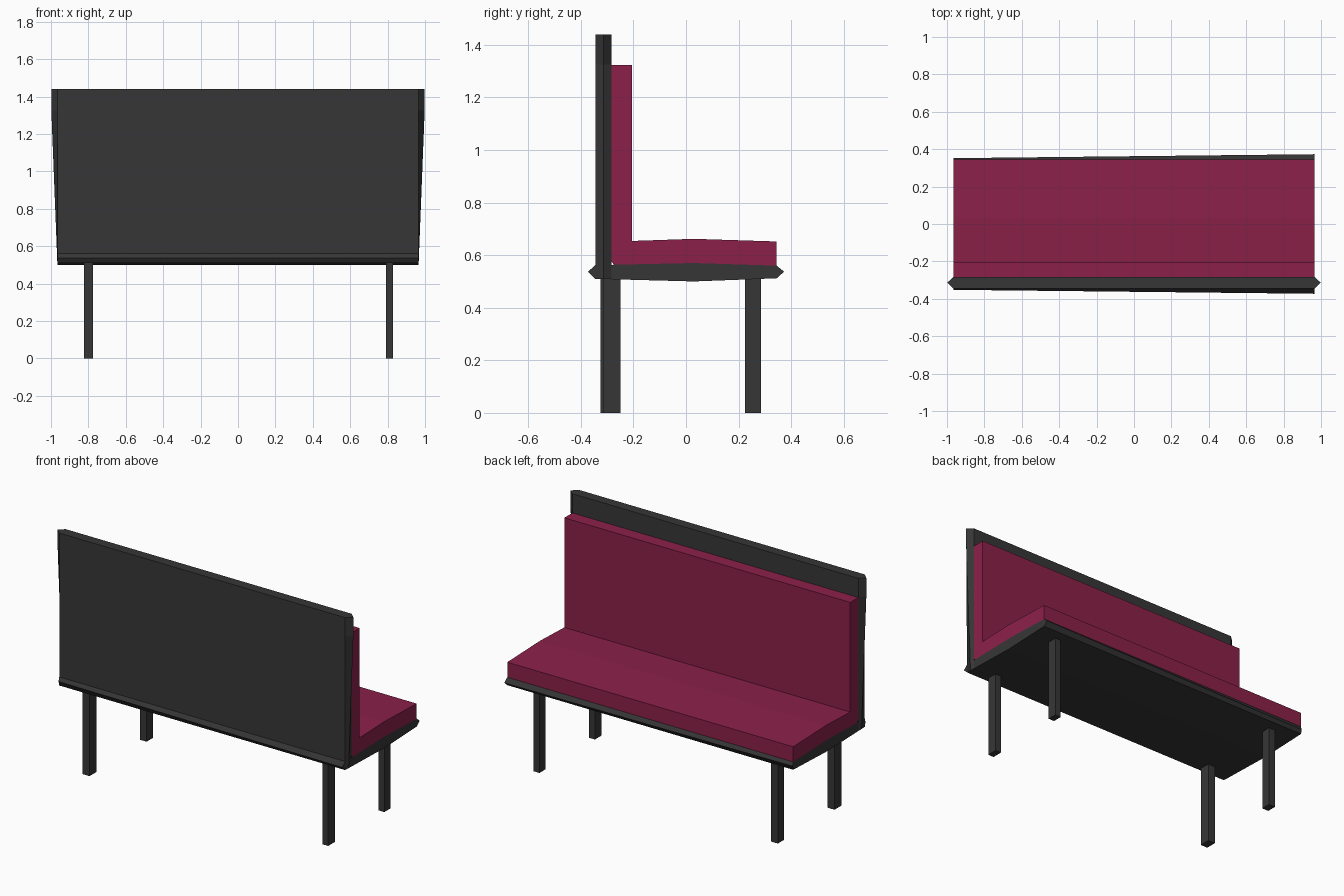
import bpy, bmesh

if "Cube" in bpy.data.objects:
    bpy.data.objects.remove(bpy.data.objects["Cube"])


def material(name, rgb):
    m = bpy.data.materials.new(name)
    m.diffuse_color = (*rgb, 1)
    m.use_nodes = True
    m.node_tree.nodes["Principled BSDF"].inputs["Base Color"].default_value = m.diffuse_color
    return m


GREY = material("dark grey", (0.037, 0.037, 0.037))
RED = material("wine red", (0.262, 0.0144, 0.066))


def loft(name, rings, mat):
    """Join matching rings of points into a closed solid."""
    bm = bmesh.new()
    vs = [[bm.verts.new(p) for p in ring] for ring in rings]
    n = len(vs[0])
    for a, b in zip(vs, vs[1:]):
        for i in range(n):
            j = (i + 1) % n
            bm.faces.new((a[i], a[j], b[j], b[i]))
    bm.faces.new(vs[0])
    bm.faces.new(vs[-1])
    bmesh.ops.recalc_face_normals(bm, faces=bm.faces)
    me = bpy.data.meshes.new(name)
    bm.to_mesh(me)
    bm.free()
    me.materials.append(mat)
    ob = bpy.data.objects.new(name, me)
    bpy.context.collection.objects.link(ob)
    return ob


W = 0.965

# Backrest board: pointed side edges that flare toward the top
def board_ring(z, tip):
    return [(-W, -0.345, z), (W, -0.345, z), (tip, -0.313, z),
            (W, -0.283, z), (-W, -0.283, z), (-tip, -0.313, z)]

loft("back_board", [board_ring(0.512, 0.966), board_ring(1.325, 0.998),
                    board_ring(1.44, 0.998)], GREY)

# Seat board: slightly bowed, long edges pointed more at one end
def seat_ring(x, tip):
    return [(x, -0.345, 0.51), (x, 0.03, 0.50), (x, 0.345, 0.512),
            (x, tip, 0.537), (x, 0.345, 0.56), (x, 0.03, 0.57),
            (x, -0.345, 0.562), (x, -tip, 0.537)]

loft("seat_board", [seat_ring(-W, 0.352), seat_ring(W, 0.373)], GREY)

# L-shaped upholstery running along the whole bench
profile = [(-0.284, 0.575), (-0.27, 0.56), (0.03, 0.568), (0.345, 0.558),
           (0.345, 0.652), (0.03, 0.662), (-0.205, 0.654),
           (-0.205, 1.323), (-0.284, 1.323)]
loft("cushion", [[(x, y, z) for y, z in profile] for x in (-W, W)], RED)

# Four square legs
legs = {"back_left_leg": (-0.823, -0.775, -0.325, -0.257),
        "back_right_leg": (0.79, 0.83, -0.316, -0.25),
        "front_left_leg": (-0.82, -0.775, 0.225, 0.285),
        "front_right_leg": (0.79, 0.83, 0.225, 0.285)}
for name, (x0, x1, y0, y1) in legs.items():
    loft(name, [[(x0, y0, z), (x1, y0, z), (x1, y1, z), (x0, y1, z)]
                for z in (0, 0.52)], GREY)
